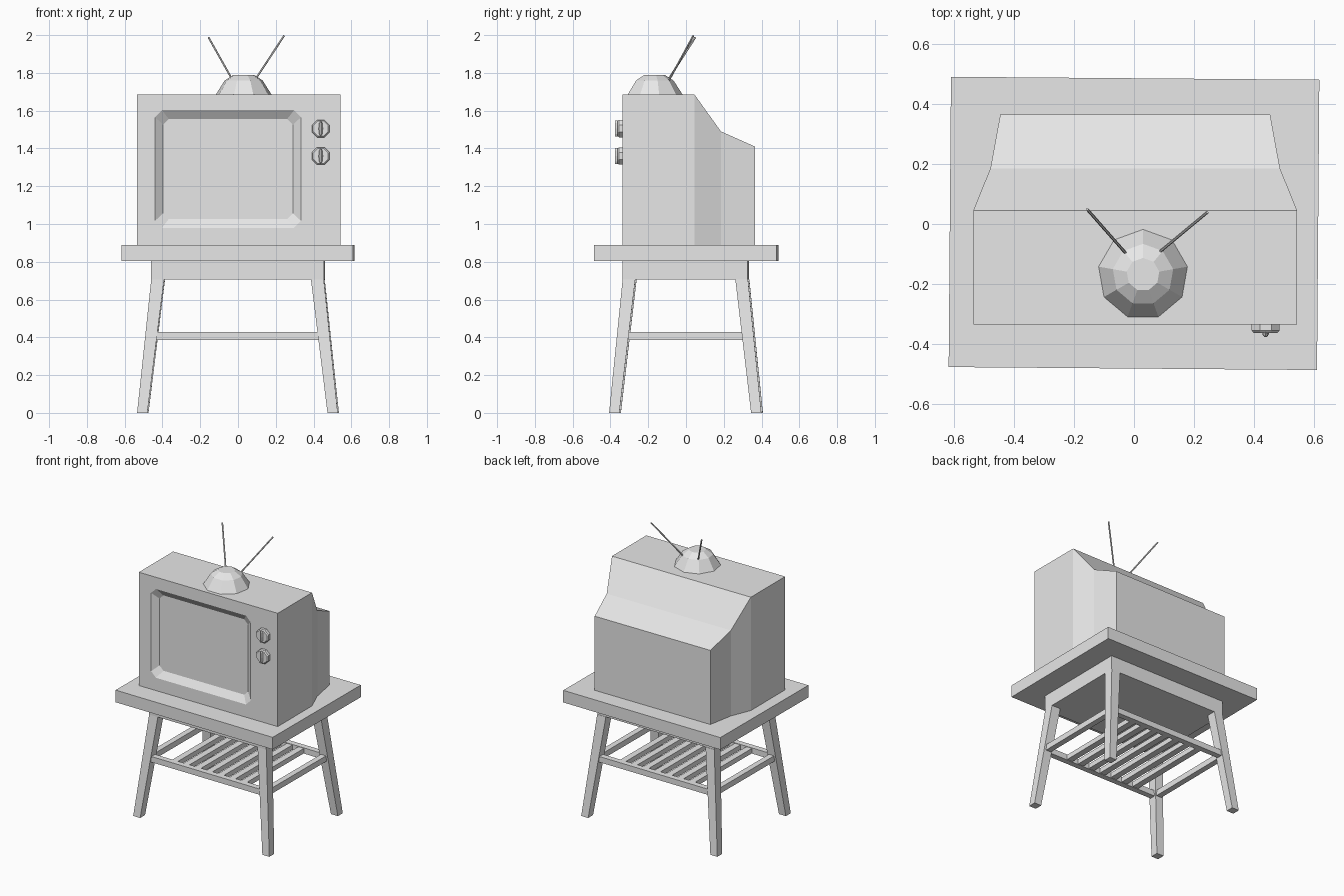
import bpy, bmesh, math
from mathutils import Vector

if "Cube" in bpy.data.objects:
    bpy.data.objects.remove(bpy.data.objects["Cube"], do_unlink=True)

grey = bpy.data.materials.new("plain_grey")
grey.use_nodes = True
grey.diffuse_color = (0.8, 0.8, 0.8, 1)
grey.node_tree.nodes["Principled BSDF"].inputs["Base Color"].default_value = (0.8, 0.8, 0.8, 1)

TABLE_TURN = -0.008


def loft(name, rings, turn=0.0):
    """Skin equal-length rings into a closed, flat-shaded solid."""
    bm = bmesh.new()
    loops = [[bm.verts.new(p) for p in ring] for ring in rings]
    for a, b in zip(loops, loops[1:]):
        for i in range(len(a)):
            j = (i + 1) % len(a)
            bm.faces.new((a[i], a[j], b[j], b[i]))
    bm.faces.new(loops[0])
    bm.faces.new(loops[-1])
    bmesh.ops.recalc_face_normals(bm, faces=bm.faces)
    mesh = bpy.data.meshes.new(name)
    bm.to_mesh(mesh)
    bm.free()
    mesh.materials.append(grey)
    obj = bpy.data.objects.new(name, mesh)
    obj.rotation_euler.z = turn
    bpy.context.collection.objects.link(obj)
    return obj


def rect_z(x0, x1, y0, y1, z):
    return [(x0, y0, z), (x1, y0, z), (x1, y1, z), (x0, y1, z)]


def box(name, x0, x1, y0, y1, z0, z1, turn=0.0):
    return loft(name, [rect_z(x0, x1, y0, y1, z) for z in (z0, z1)], turn)


def polygon(sides, r, start=0.0):
    return [(r * math.cos(start + math.tau * i / sides),
             r * math.sin(start + math.tau * i / sides)) for i in range(sides)]


# Table top and the solid block beneath it
box("table_top", -0.613, 0.613, -0.481, 0.485, 0.805, 0.89, TABLE_TURN)
box("table_apron", -0.457, 0.457, -0.333, 0.33, 0.705, 0.805, TABLE_TURN)

# Splayed, tapered legs
for sx, side in ((-1, "right"), (1, "left")):
    for sy, end in ((-1, "front"), (1, "back")):
        top = rect_z(sx * 0.389, sx * 0.457, sy * 0.265, sy * 0.332, 0.705)
        foot = rect_z(sx * 0.477, sx * 0.531, sy * 0.349, sy * 0.403, 0)
        loft(f"{end}_{side}_leg", [top, foot], TABLE_TURN)

# Slatted shelf
for s, side, end in ((-1, "right", "front"), (1, "left", "back")):
    box(f"{end}_shelf_rail", -0.44, 0.44, s * 0.334 - 0.02, s * 0.334 + 0.02,
        0.387, 0.427, TABLE_TURN)
    box(f"{side}_shelf_rail", s * 0.455 - 0.02, s * 0.455 + 0.02, -0.32, 0.32,
        0.387, 0.427, TABLE_TURN)
for i in range(7):
    x = (i - 3) * 0.09
    box(f"shelf_slat_{i + 1}", x - 0.022, x + 0.022, -0.32, 0.32, 0.39, 0.424, TABLE_TURN)

# Television cabinet, lofted from front to back
CX = 0.004
sections = [(-0.335, 0.539, 1.685), (0.045, 0.539, 1.685),
            (0.185, 0.482, 1.49), (0.365, 0.449, 1.41)]
cabinet = loft("television_cabinet", [
    [(CX - w, y, 0.89), (CX + w, y, 0.89), (CX + w, y, z), (CX - w, y, z)]
    for y, w, z in sections])


# Recessed screen with clipped corners
def clipped(y, w, h, c):
    quarter = [(w, h - c), (w - c, h)]
    pts = quarter + [(-x, z) for x, z in reversed(quarter)]
    pts += [(-x, -z) for x, z in pts]
    return [(x - 0.053, y, z + 1.291) for x, z in pts]


cutter = loft("screen_cutter", [clipped(-0.303, 0.3435, 0.2645, 0.03),
                                clipped(-0.367, 0.4295, 0.3585, 0.044)])
cutter.hide_render = True
recess = cabinet.modifiers.new("screen_recess", "BOOLEAN")
recess.operation = "DIFFERENCE"
recess.solver = "EXACT"
recess.object = cutter
bpy.context.view_layer.objects.active = cabinet
bpy.ops.object.modifier_apply(modifier=recess.name)
bpy.data.objects.remove(cutter, do_unlink=True)

# Two dials, each with a slim grip
for z, label in ((1.505, "upper"), (1.36, "lower")):
    x = 0.438
    loft(f"{label}_dial", [[(x + u, y, z + v) for u, v in polygon(8, r, math.pi / 8)]
                           for y, r in ((-0.334, 0.05), (-0.355, 0.05), (-0.362, 0.043))])
    loft(f"{label}_dial_grip", [[(x + u * k, y, z + v) for u, v in polygon(8, 0.042)]
                                for y, k in ((-0.35, 0.3), (-0.368, 0.25), (-0.376, 0.1))])

# Antenna base dome
loft("antenna_base", [[(0.03 + u, -0.168 + v, z) for u, v in polygon(9, r, math.pi / 2)]
                      for r, z in ((0.15, 1.685), (0.102, 1.76), (0.055, 1.79))])


# Antenna rods
def rod(name, start, end, r):
    a, b = Vector(start), Vector(end)
    turn = (b - a).to_track_quat("Z", "Y")
    loft(name, [[p + turn @ Vector((u, v, 0)) for u, v in polygon(6, r)] for p in (a, b)])


rod("right_antenna", (-0.025, -0.1, 1.755), (-0.156, 0.049, 1.988), 0.005)
rod("left_antenna", (0.085, -0.093, 1.755), (0.244, 0.039, 1.997), 0.005)
